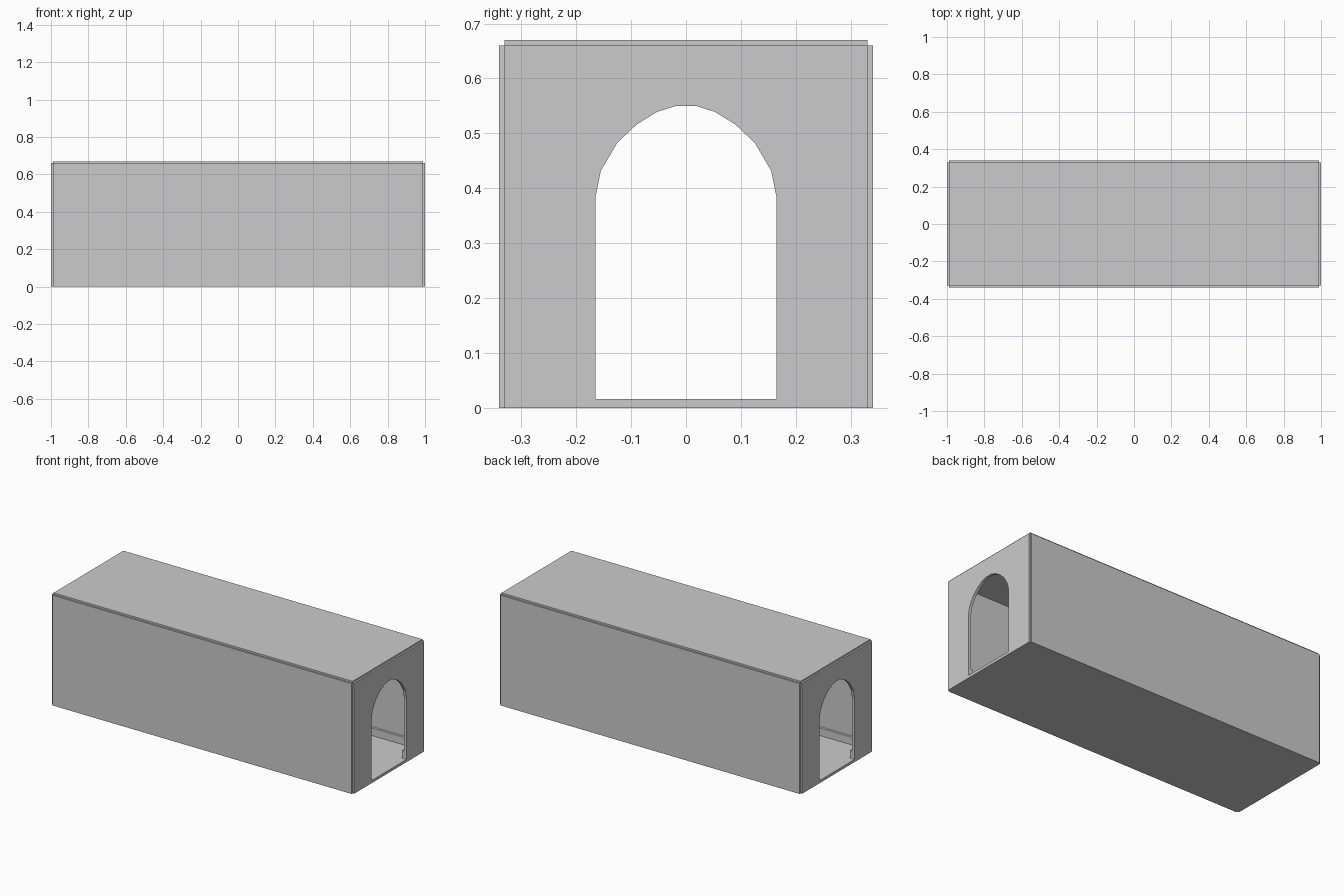
import bpy, bmesh

if "Cube" in bpy.data.objects:
    bpy.data.objects.remove(bpy.data.objects["Cube"])

FLOOR = 0.016            # floor thickness
IN_X, IN_Y = 0.983, 0.323  # half size of the hollow inside
TRIM_T, TRIM_Z = 0.014, 0.062


def finish(bm, name):
    bmesh.ops.recalc_face_normals(bm, faces=bm.faces)
    mesh = bpy.data.meshes.new(name)
    bm.to_mesh(mesh)
    bm.free()
    obj = bpy.data.objects.new(name, mesh)
    bpy.context.collection.objects.link(obj)
    return obj


def box(name, x, y, z):
    bm = bmesh.new()
    bmesh.ops.create_cube(bm, size=1)
    for v in bm.verts:
        v.co = [a + (b - a) * (c + 0.5) for (a, b), c in zip((x, y, z), v.co)]
    return finish(bm, name)


def end_wall(name, x0, x1):
    # Rectangle with an arched doorway, filled and extruded along x
    half = [(0.165, FLOOR), (0.165, 0.383), (0.155, 0.432), (0.125, 0.483),
            (0.09, 0.516), (0.053, 0.539), (0.018, 0.55)]
    arch = half + [(-y, z) for y, z in reversed(half)]
    outer = [(-0.33, 0), (0.33, 0), (0.33, 0.66), (-0.33, 0.66)]
    bm = bmesh.new()
    edges = []
    for loop in (outer, arch):
        vs = [bm.verts.new((x0, y, z)) for y, z in loop]
        edges += [bm.edges.new((vs[i - 1], vs[i])) for i in range(len(vs))]
    bmesh.ops.triangle_fill(bm, use_beauty=True, edges=edges)
    bmesh.ops.dissolve_limit(bm, angle_limit=0.01, verts=bm.verts[:], edges=bm.edges[:])
    ext = bmesh.ops.extrude_face_region(bm, geom=bm.faces[:], use_keep_orig=True)
    new = [g for g in ext["geom"] if isinstance(g, bmesh.types.BMVert)]
    bmesh.ops.translate(bm, verts=new, vec=(x1 - x0, 0, 0))
    return finish(bm, name)


def span(s, a, b):
    return tuple(sorted((s * a, s * b)))


# Floor and roof slabs
box("floor", (-IN_X, IN_X), (-IN_Y, IN_Y), (0, FLOOR))
box("roof", (-0.99, 0.99), (-0.33, 0.33), (0.654, 0.67))

for s, side, end in ((-1, "front", "left"), (1, "back", "right")):
    # Long side walls with a skirting board inside
    box(side + "_wall", (-0.99, 0.99), span(s, IN_Y, 0.34), (0, 0.66))
    box(side + "_skirting", (-IN_X, IN_X), span(s, IN_Y - TRIM_T, IN_Y), (FLOOR, TRIM_Z))
    # End walls with arched doorways, skirting on both sides of the door
    end_wall(end + "_end_wall", s * IN_X, s * 1.0)
    for t in (-1, 1):
        box(end + "_end_skirting", span(s, IN_X - TRIM_T, IN_X),
            span(t, 0.165, IN_Y - TRIM_T), (FLOOR, TRIM_Z))
